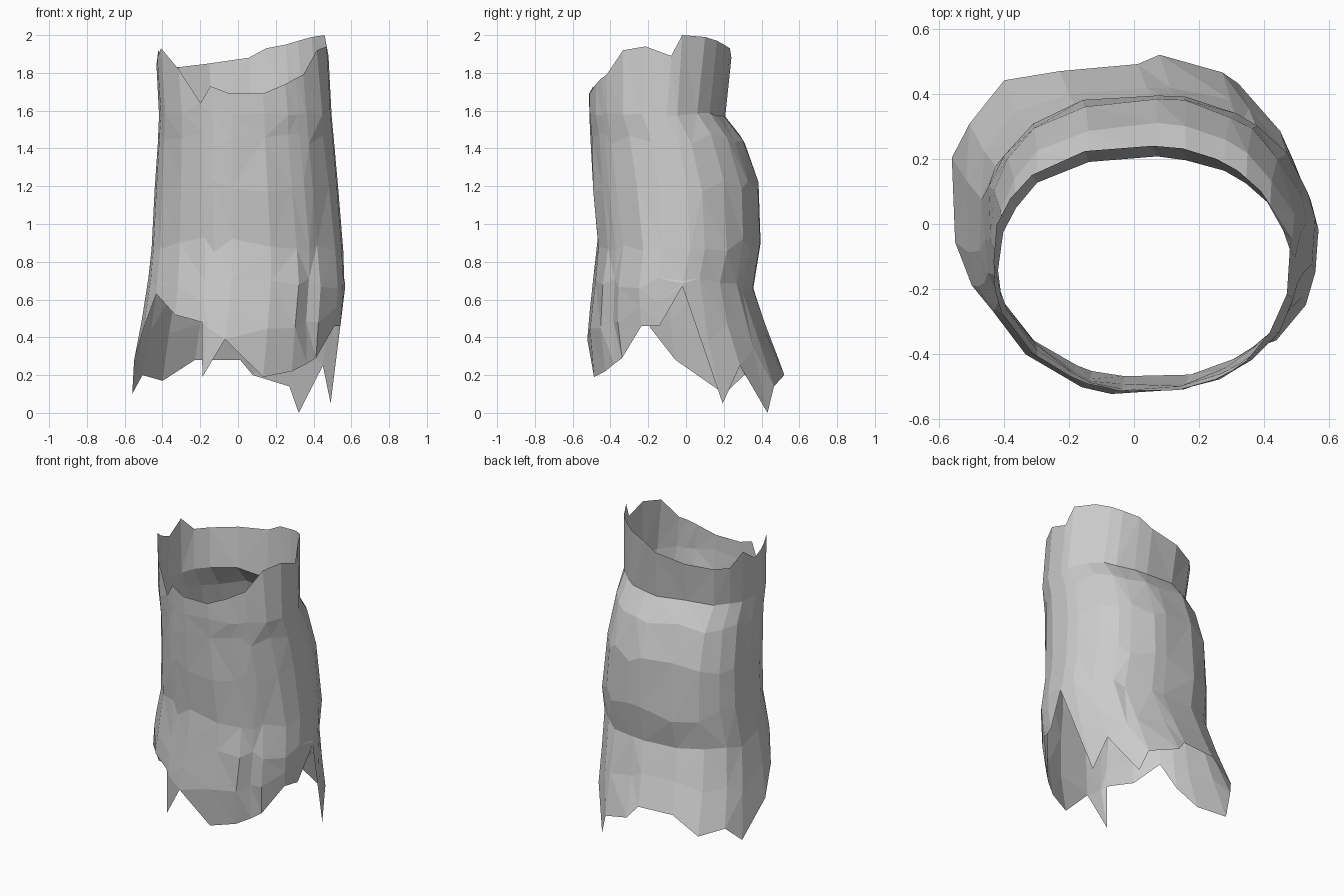
import bpy, bmesh, math, random

if "Cube" in bpy.data.objects:
    bpy.data.objects.remove(bpy.data.objects["Cube"])

random.seed(4)

# Cross-sections of the cloth tube: height, left x, right x, front y, back y
SECTIONS = [
    (2.00, -.44, .475, -.515, .25),
    (1.80, -.43, .49, -.52, .235),
    (1.58, -.415, .50, -.517, .20),
    (1.47, -.42, .505, -.512, .30),
    (1.20, -.445, .53, -.502, .392),
    (0.87, -.46, .557, -.472, .40),
    (0.65, -.485, .572, -.503, .353),
    (0.40, -.53, .545, -.528, .44),
    (0.18, -.57, .53, -.505, .535),
    (0.00, -.585, .51, -.49, .545),
]

# Columns round the tube: top angle, top height, bottom angle, bottom height
COLUMNS = [
    (9, 1.89, 7, .67), (17, 2.00, 19, .05), (37, 1.99, 34, .25), (50, 1.97, 50, .00),
    (60, 1.95, 58, .14), (74, 1.93, 80, .20), (86, 1.88, 88, .28), (112, 1.85, 113, .28),
    (134, 1.83, 130, .17), (147, 1.83, 147, .20), (160, 1.92, 160, .10),
    (176, 1.84, 185, .28), (190, 1.88, 197, .45), (201, 1.93, 207, .63),
    (222, 1.82, 228, .52), (239, 1.64, 247, .48), (247, 1.73, 252, .19),
    (260, 1.69, 262, .39), (282, 1.69, 286, .19), (298, 1.74, 303, .22),
    (306, 1.77, 313, .26), (313, 1.79, 320, .29), (329, 1.92, 337, .46),
    (348, 1.94, 349, .46),
]
TUCK = 20          # column folded inward along the slit
LEVELS = [1.58, 1.45, 1.2, .89, .68]


def section(z):
    for hi, lo in zip(SECTIONS, SECTIONS[1:]):
        if z >= lo[0]:
            f = (hi[0] - z) / (hi[0] - lo[0])
            return [a + (b - a) * f for a, b in zip(hi[1:], lo[1:])]
    return SECTIONS[-1][1:]


def point(angle, z, scale=1.0):
    l, r, f, b = section(z)
    c, s = math.cos(math.radians(angle)), math.sin(math.radians(angle))
    # round at the front, squarer at the back left
    n = 2.03 if s < 0 else (2.12 if c > 0 else 2.5)
    k = scale / (abs(c) ** n + abs(s) ** n) ** (1 / n)
    return ((l + r) / 2 + (r - l) / 2 * c * k, (f + b) / 2 + (b - f) / 2 * s * k, z)


# Torn cloth tube with ragged top and bottom edges
bm = bmesh.new()
grid = []
for i, (ta, tz, ba, bz) in enumerate(COLUMNS):
    heights = [tz]
    for z in LEVELS:
        jitter = .012 if z > 1.5 else .04
        heights.append(z + random.uniform(-jitter, jitter))
    heights[-1] = max(heights[-1], bz + .03)
    heights += [bz + (heights[-1] - bz) * .5, bz]
    column = []
    for j, z in enumerate(heights):
        angle = ta + (ba - ta) * (tz - z) / (tz - bz)
        scale = 1.0
        if 0 < j < len(heights) - 1:
            scale += random.uniform(-.01, .01)
        if i == TUCK and .35 < z < .8:
            scale -= .045
        column.append(bm.verts.new(point(angle, z, scale)))
    grid.append(column)

for i in range(len(grid)):
    a, b = grid[i], grid[(i + 1) % len(grid)]
    for j in range(len(a) - 1):
        bm.faces.new((a[j], a[j + 1], b[j + 1], b[j]))
bmesh.ops.triangulate(bm, faces=bm.faces[:])
bmesh.ops.recalc_face_normals(bm, faces=bm.faces[:])

mesh = bpy.data.meshes.new("torn_cloth_tube")
bm.to_mesh(mesh)
bm.free()
cloth = bpy.data.objects.new("torn_cloth_tube", mesh)
bpy.context.collection.objects.link(cloth)
